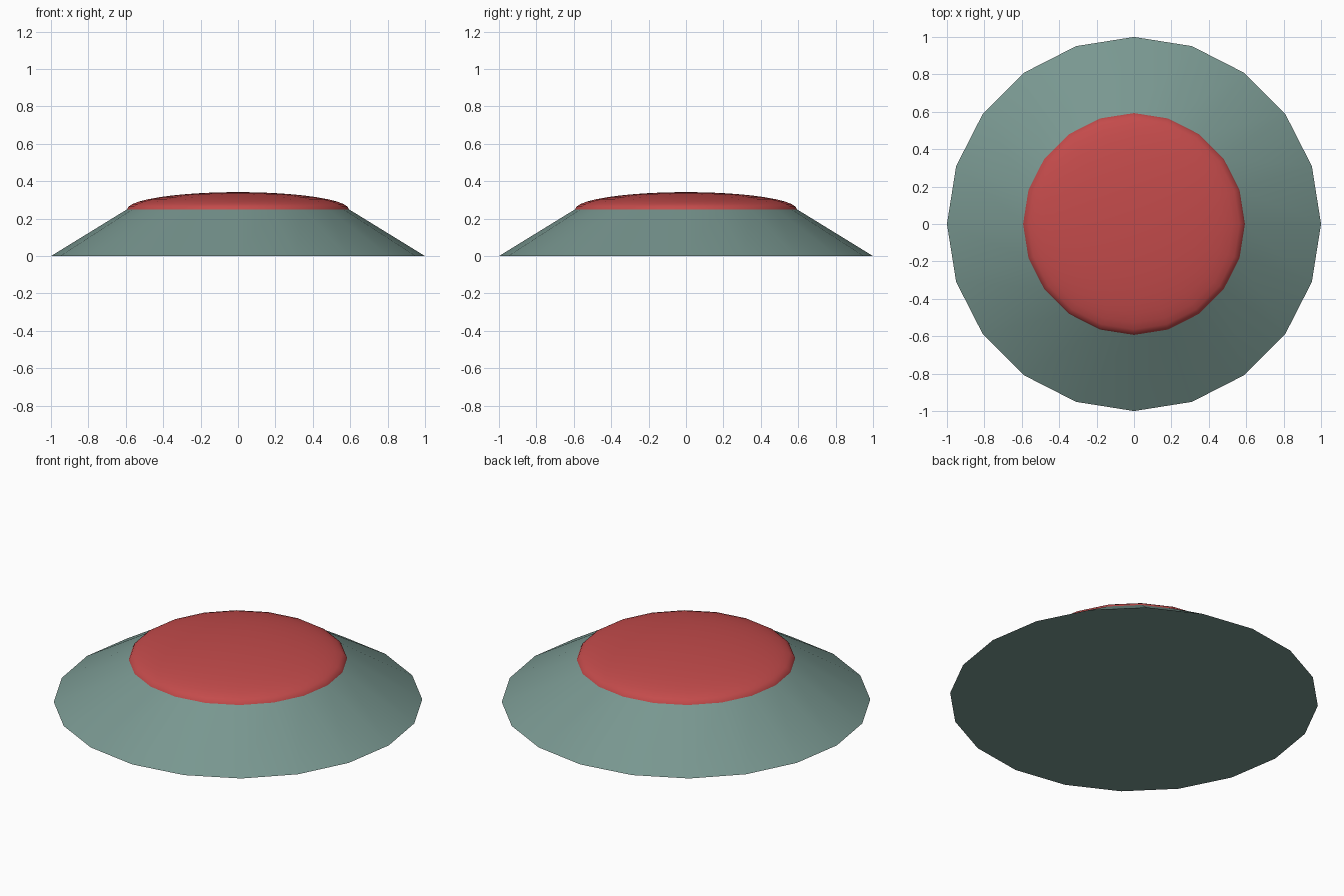
import bpy, bmesh
from math import sin, cos, pi, radians

if "Cube" in bpy.data.objects:
    bpy.data.objects.remove(bpy.data.objects["Cube"])

SIDES = 20


def lathe(name, profile, color, cap_base=False):
    """Revolve (radius, z) points about z; a zero radius closes to a pole."""
    bm = bmesh.new()
    rings = []
    for r, z in profile:
        n = SIDES if r > 1e-5 else 1
        rings.append([bm.verts.new((r * cos(2 * pi * i / SIDES), r * sin(2 * pi * i / SIDES), z))
                      for i in range(n)])
    for a, b in zip(rings, rings[1:]):
        for i in range(SIDES):
            j = (i + 1) % SIDES
            if len(b) == 1:
                bm.faces.new((a[i], a[j], b[0]))
            else:
                bm.faces.new((a[i], a[j], b[j], b[i]))
    if cap_base:
        bm.faces.new(rings[0][::-1])
    mesh = bpy.data.meshes.new(name)
    bm.to_mesh(mesh)
    bm.free()
    obj = bpy.data.objects.new(name, mesh)
    bpy.context.collection.objects.link(obj)
    mat = bpy.data.materials.new(name + "_colour")
    mat.diffuse_color = color
    mat.use_nodes = True
    mat.node_tree.nodes["Principled BSDF"].inputs["Base Color"].default_value = mat.diffuse_color
    mesh.materials.append(mat)
    bpy.ops.object.select_all(action='DESELECT')
    obj.select_set(True)
    bpy.context.view_layer.objects.active = obj
    bpy.ops.object.shade_smooth_by_angle(angle=radians(35))
    return obj


# Sloped base with a closed underside
R, H, TOP = 0.593, 0.25, 0.342
lathe("sloped_base", [(1, 0), (R, H)], (0.19, 0.31, 0.28, 1), cap_base=True)

# Flattened half-ellipsoid button on top
STEPS = 10
dome = [(R * cos(pi / 2 * k / STEPS), H + (TOP - H) * sin(pi / 2 * k / STEPS))
        for k in range(STEPS + 1)]
lathe("dome_button", dome, (0.55, 0.07, 0.07, 1))
